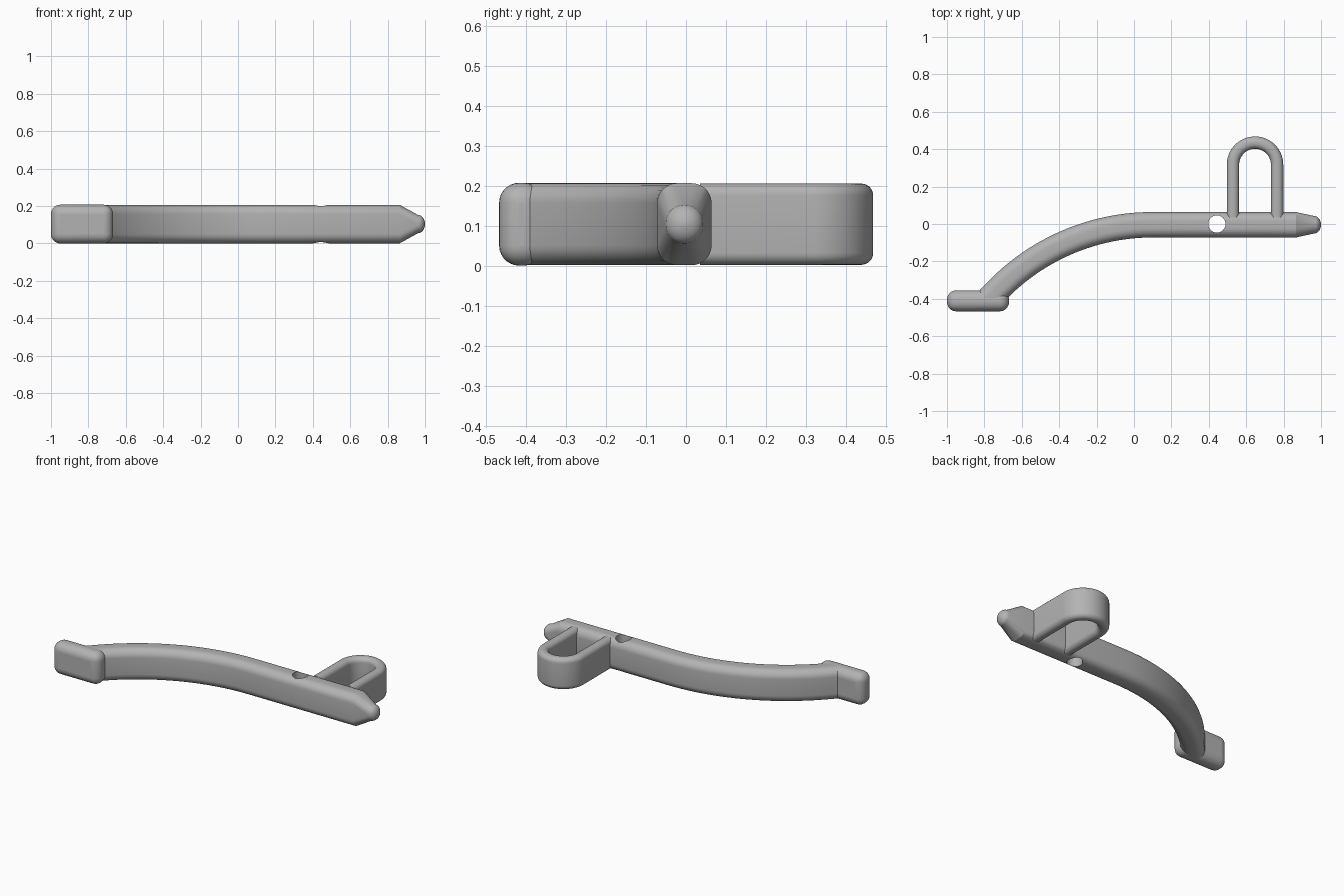
import bpy, bmesh, math
from mathutils import Vector

if "Cube" in bpy.data.objects:
    bpy.data.objects.remove(bpy.data.objects["Cube"])

MID = 0.1035  # mid height of every part
BAR_Y = -0.004

grey = bpy.data.materials.new("plain grey")
grey.use_nodes = True
colour = (0.45, 0.45, 0.45, 1)
grey.diffuse_color = colour
grey.node_tree.nodes["Principled BSDF"].inputs["Base Color"].default_value = colour


def finish(name, bm):
    bmesh.ops.recalc_face_normals(bm, faces=bm.faces)
    mesh = bpy.data.meshes.new(name)
    bm.to_mesh(mesh)
    bm.free()
    mesh.materials.append(grey)
    ob = bpy.data.objects.new(name, mesh)
    bpy.context.collection.objects.link(ob)
    return ob


def smooth(ob):
    bpy.ops.object.select_all(action="DESELECT")
    ob.select_set(True)
    bpy.context.view_layer.objects.active = ob
    bpy.ops.object.shade_smooth_by_angle(angle=math.radians(25))


def rounded_section(hw, hh, r, steps=7):
    """Rounded rectangle as (sideways, up) pairs."""
    r = min(r, hw * 0.98, hh * 0.98)
    pts = []
    for k, (sx, sz) in enumerate([(1, 1), (-1, 1), (-1, -1), (1, -1)]):
        for i in range(steps + 1):
            a = math.pi / 2 * (k + i / steps)
            pts.append((sx * (hw - r) + r * math.cos(a), sz * (hh - r) + r * math.sin(a)))
    return pts


def loft(name, frames):
    """Skin rounded sections; each frame is x, y, heading, half width, half height, radius."""
    bm = bmesh.new()
    rings = []
    for x, y, heading, hw, hh, r in frames:
        side = Vector((-math.sin(heading), math.cos(heading), 0))
        rings.append([bm.verts.new(Vector((x, y, MID)) + side * s + Vector((0, 0, u)))
                      for s, u in rounded_section(hw, hh, r)])
    n = len(rings[0])
    for a, b in zip(rings, rings[1:]):
        for i in range(n):
            bm.faces.new((a[i], a[(i + 1) % n], b[(i + 1) % n], b[i]))
    bm.faces.new(rings[0])
    bm.faces.new(rings[-1])
    return finish(name, bm)


# Lever: curved arm, straight bar, tapered nose
HW, HH, R = 0.068, 0.1025, 0.05
BEND, SWEEP, START = 1.16, math.radians(46.5), 0.1
frames = []
end_x = START - BEND * math.sin(SWEEP)
end_y = BAR_Y - BEND * (1 - math.cos(SWEEP))
frames.append((end_x - 0.04, end_y - 0.042, SWEEP, HW, HH, R))
for i in range(33):
    a = SWEEP * (1 - i / 32)
    frames.append((START - BEND * math.sin(a), BAR_Y - BEND * (1 - math.cos(a)), a, HW, HH, R))
frames.append((0.865, BAR_Y, 0, HW, HH, R))
for i in range(8):
    a = math.pi / 2 * i / 8
    c = math.cos(a)
    frames.append((0.962 + 0.038 * math.sin(a), BAR_Y, 0, 0.047 * c, 0.049 * c, 0.045 * c))
frames.append((1.0, BAR_Y, 0, 0.006, 0.006, 0.005))
lever = loft("lever_bar", frames)

# Pivot hole through the bar
bm = bmesh.new()
bmesh.ops.create_cone(bm, cap_ends=True, segments=48, radius1=0.046, radius2=0.046, depth=0.5)
bmesh.ops.translate(bm, verts=bm.verts, vec=(0.443, 0, MID))
cutter = finish("pivot_hole_cutter", bm)
cutter.hide_render = True
cutter.hide_set(True)
smooth(lever)
cut = lever.modifiers.new("pivot_hole", "BOOLEAN")
cut.operation = "DIFFERENCE"
cut.solver = "EXACT"
cut.object = cutter
bpy.ops.object.modifier_apply(modifier=cut.name)
bpy.data.objects.remove(cutter)
smooth(lever)

# Finger loop behind the bar
LX, LY, LR = 0.647, 0.317, 0.118
frames = [(LX + LR, 0.035, math.pi / 2, 0.033, 0.1015, 0.03)]
for i in range(33):
    a = math.pi * i / 32
    frames.append((LX + LR * math.cos(a), LY + LR * math.sin(a), a + math.pi / 2, 0.033, 0.1015, 0.03))
frames.append((LX - LR, 0.035, math.pi * 1.5, 0.033, 0.1015, 0.03))
smooth(loft("finger_loop", frames))

# Foot pad at the arm's end
bm = bmesh.new()
bmesh.ops.create_cube(bm, size=1)
bmesh.ops.scale(bm, verts=bm.verts, vec=(0.332, 0.112, 0.207))
bmesh.ops.translate(bm, verts=bm.verts, vec=(-0.834, -0.411, MID))
foot = finish("foot_pad", bm)
bev = foot.modifiers.new("rounding", "BEVEL")
bev.width = 0.05
bev.segments = 7
smooth(foot)
bpy.ops.object.modifier_apply(modifier=bev.name)
smooth(foot)
